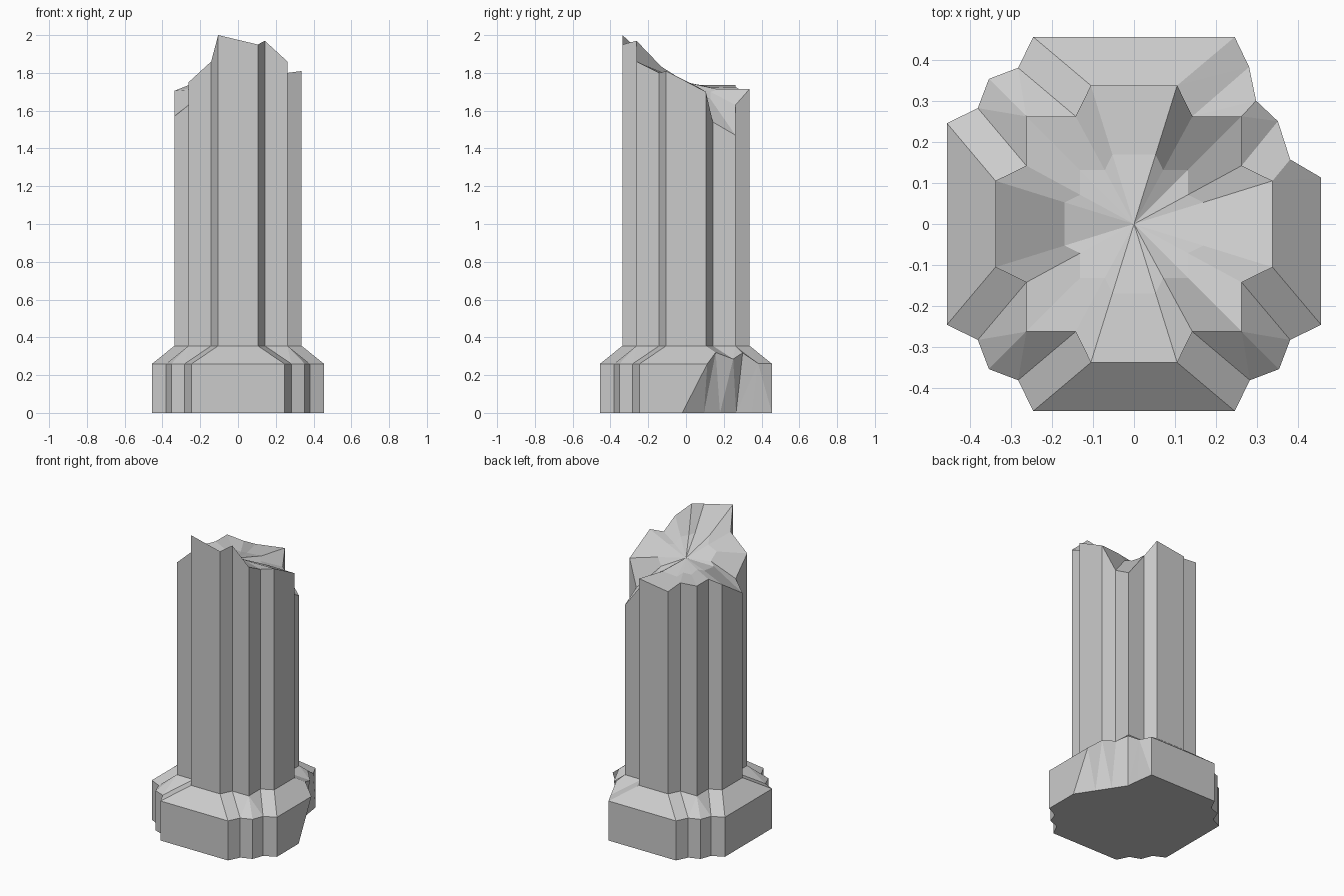
import bpy
import bmesh

if "Cube" in bpy.data.objects:
    bpy.data.objects.remove(bpy.data.objects["Cube"])


def outline(quarter):
    """Rotate five corner points through four quarters, starting at +x +y."""
    pts, q = [], list(quarter)
    for _ in range(4):
        pts += q
        q = [(-y, x) for x, y in q]
    return pts


def bridge(bm, lower, upper):
    """Join two closed loops of equal length with faces."""
    n = len(lower)
    for i in range(n):
        j = (i + 1) % n
        bm.faces.new((lower[i], lower[j], upper[j], upper[i]))


def finish(bm, name):
    bmesh.ops.remove_doubles(bm, verts=bm.verts, dist=0.0005)
    bmesh.ops.recalc_face_normals(bm, faces=bm.faces)
    mesh = bpy.data.meshes.new(name)
    bm.to_mesh(mesh)
    bm.free()
    obj = bpy.data.objects.new(name, mesh)
    bpy.context.collection.objects.link(obj)
    return obj


SHAFT = outline([(.337, .105), (.262, .142), (.262, .262), (.142, .262), (.105, .337)])
BASE = outline([(.455, .245), (.38, .282), (.353, .353), (.282, .38), (.245, .455)])
RIM_Z, NECK_Z = 0.26, 0.355

# Base: notched plinth with sloped shoulder, back right corner broken off
foot = [(x, y, 0) for x, y in BASE]
rim = [(x, y, RIM_Z) for x, y in BASE]
neck = [(x, y, NECK_Z) for x, y in SHAFT]
foot[:4] = [(.38, .095, 0), (.325, .18, 0), (.27, .265, 0), (.26, .35, 0)]
rim[:4] = [(.38, .157, .32), (.35, .25, .285), (.297, .3, .318), (.28, .382, .262)]
# extra column where the break meets the right face
foot.append((.455, -.02, 0))
rim.append((.455, .113, RIM_Z))
neck.append(neck[0])

bm = bmesh.new()
loops = [[bm.verts.new(p) for p in ring] for ring in (foot, rim, neck)]
bridge(bm, loops[0], loops[1])
bridge(bm, loops[1], loops[2])
bm.faces.new(loops[0][::-1])
bmesh.ops.triangulate(bm, faces=[f for f in bm.faces if len(f.verts) == 4])
finish(bm, "column_base")

# Shaft: fluted column with a jagged broken top
TOP_Z = [1.70, 1.54, 1.47, 1.63, 1.715,
         1.685, 1.725, 1.735, 1.735, 1.705,
         1.57, 1.63, 1.75, 1.86, 2.0,
         1.95, 1.97, 1.86, 1.80, 1.81]
bm = bmesh.new()
bottom = [bm.verts.new((x, y, NECK_Z)) for x, y in SHAFT]
top = [bm.verts.new((x, y, z)) for (x, y), z in zip(SHAFT, TOP_Z)]
inner = [bm.verts.new((x * .5, y * .5, .75 * (1.755 - .125 * y) + .25 * z))
         for (x, y), z in zip(SHAFT, TOP_Z)]
centre = bm.verts.new((0, 0, 1.75))
bridge(bm, bottom, top)
bridge(bm, top, inner)
for i in range(len(inner)):
    bm.faces.new((inner[i], inner[(i + 1) % len(inner)], centre))
finish(bm, "column_shaft")
